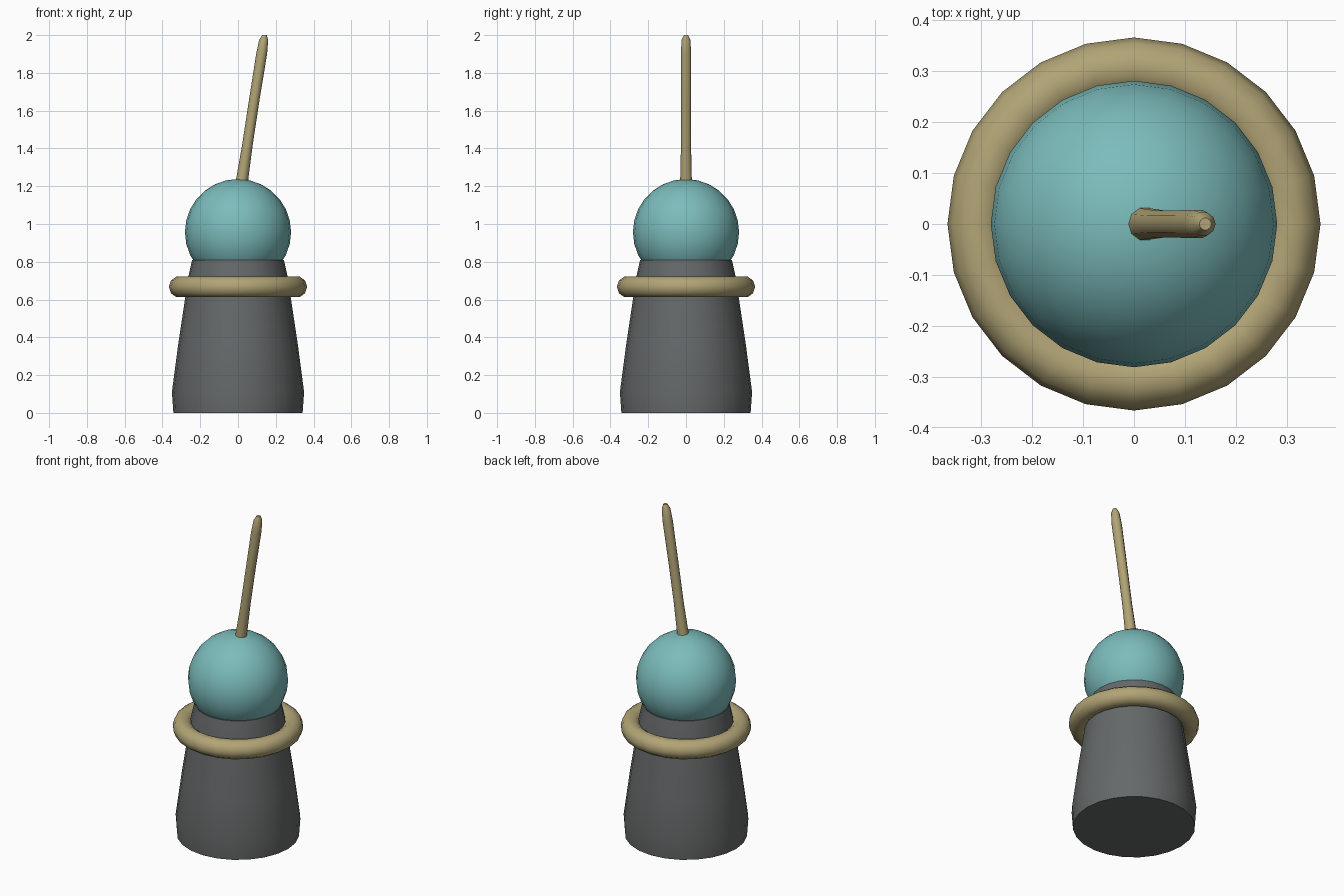
import bpy, bmesh, math

if "Cube" in bpy.data.objects:
    bpy.data.objects.remove(bpy.data.objects["Cube"])


def finish(obj, name, color, angle=50):
    obj.name = name
    mat = bpy.data.materials.new(name + "_material")
    mat.diffuse_color = (*color, 1)
    mat.use_nodes = True
    mat.node_tree.nodes["Principled BSDF"].inputs["Base Color"].default_value = mat.diffuse_color
    obj.data.materials.append(mat)
    bpy.ops.object.select_all(action='DESELECT')
    obj.select_set(True)
    bpy.context.view_layer.objects.active = obj
    bpy.ops.object.shade_smooth_by_angle(angle=math.radians(angle))


def loft(name, sections, sides, color):
    """Capped round tube; each section is (x, z, radius)."""
    bm = bmesh.new()
    rings = []
    for x, z, r in sections:
        rings.append([bm.verts.new((x + r * math.cos(2 * math.pi * i / sides),
                                    r * math.sin(2 * math.pi * i / sides), z))
                      for i in range(sides)])
    for a, b in zip(rings, rings[1:]):
        for i in range(sides):
            j = (i + 1) % sides
            bm.faces.new((a[i], a[j], b[j], b[i]))
    bm.faces.new(rings[0][::-1])
    bm.faces.new(rings[-1])
    mesh = bpy.data.meshes.new(name)
    bm.to_mesh(mesh)
    bm.free()
    obj = bpy.data.objects.new(name, mesh)
    bpy.context.collection.objects.link(obj)
    finish(obj, name, color)


GREY = (0.13, 0.14, 0.14)
TAN = (0.44, 0.37, 0.18)
TEAL = (0.20, 0.50, 0.50)

# Tapered base with a slightly tucked foot
loft("base", [(0, 0, 0.342), (0, 0.11, 0.35), (0, 0.36, 0.317),
              (0, 0.6, 0.281), (0, 0.72, 0.263), (0, 0.81, 0.243)], 24, GREY)

# Collar ring
bpy.ops.mesh.primitive_torus_add(location=(0, 0, 0.667), major_radius=0.309,
                                 minor_radius=0.057, major_segments=24,
                                 minor_segments=10)
finish(bpy.context.object, "collar_ring", TAN)

# Ball seated in the base
bpy.ops.mesh.primitive_uv_sphere_add(segments=24, ring_count=14, radius=0.281,
                                     location=(0, 0, 0.957))
finish(bpy.context.object, "ball", TEAL)

# Leaning stick with a rounded tip
loft("stick", [(0.012, 1.17, 0.036), (0.024, 1.25, 0.032), (0.05, 1.42, 0.028),
               (0.085, 1.65, 0.028), (0.125, 1.9, 0.029),
               (0.136, 1.975, 0.024), (0.14, 2.0, 0.012)], 10, TAN)
